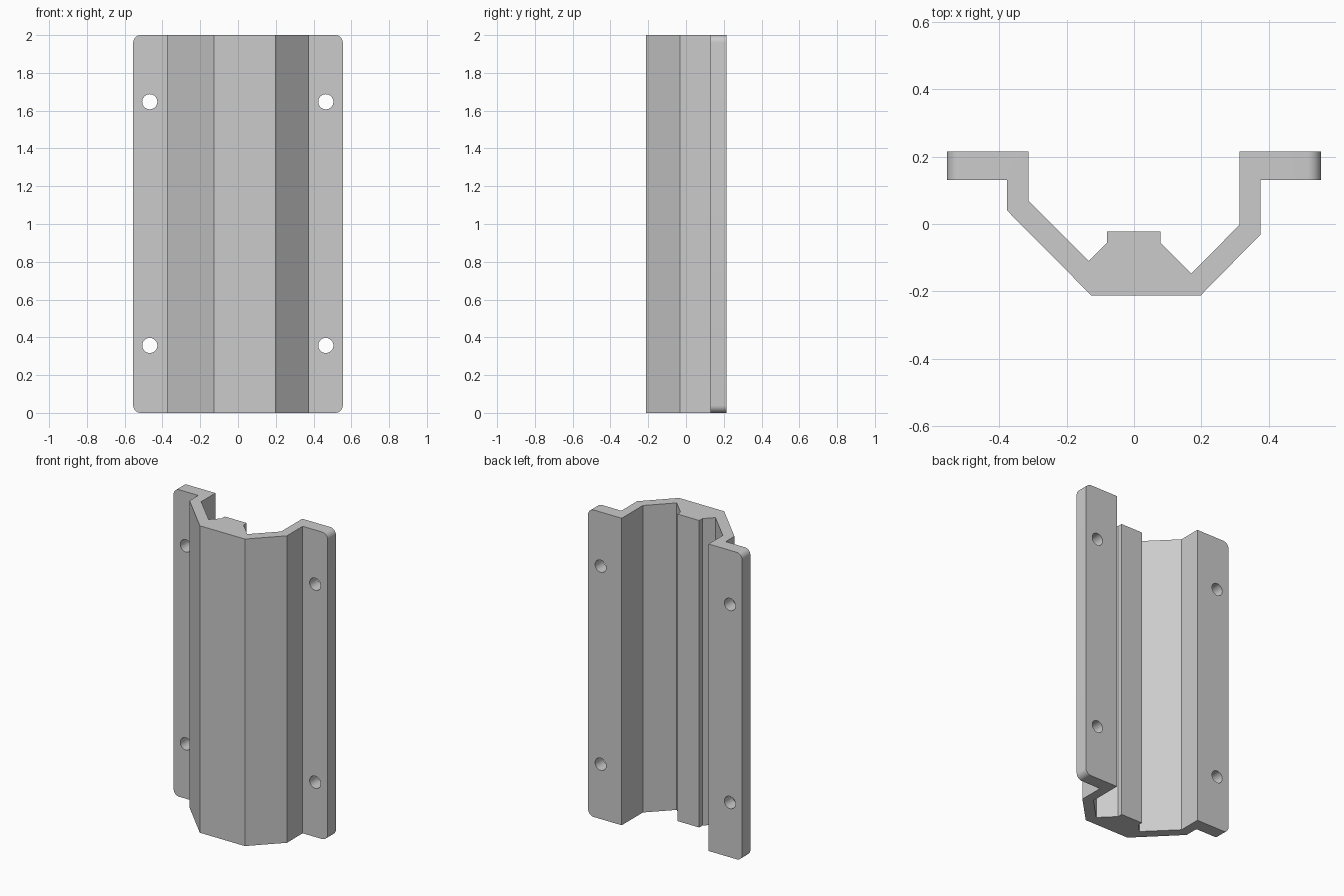
import bpy
import bmesh
from math import pi
from mathutils import Matrix, Vector

HEIGHT = 2.0
CORNER = 0.04
HOLE_R = 0.04

cube = bpy.data.objects.get("Cube")
if cube:
    bpy.data.objects.remove(cube, do_unlink=True)

grey = bpy.data.materials.new("plain grey")
grey.use_nodes = True
colour = (0.6, 0.6, 0.6, 1)
grey.diffuse_color = colour
grey.node_tree.nodes["Principled BSDF"].inputs["Base Color"].default_value = colour


def make_object(name, bm):
    mesh = bpy.data.meshes.new(name)
    bm.to_mesh(mesh)
    bm.free()
    obj = bpy.data.objects.new(name, mesh)
    bpy.context.collection.objects.link(obj)
    obj.data.materials.append(grey)
    return obj


# Channel cross-section: flanges, angled walls and the inner rib
profile = [
    (-0.555, 0.215), (-0.313, 0.215), (-0.313, 0.068), (-0.135, -0.11),
    (-0.08, -0.055), (-0.08, -0.022), (0.078, -0.022), (0.078, -0.055),
    (0.17, -0.147), (0.313, -0.003), (0.313, 0.215), (0.555, 0.215),
    (0.555, 0.13), (0.375, 0.13), (0.375, -0.032), (0.198, -0.212),
    (-0.127, -0.212), (-0.377, 0.04), (-0.377, 0.13), (-0.555, 0.13),
]
bm = bmesh.new()
base = bm.faces.new([bm.verts.new((x, y, 0)) for x, y in profile])
top = bmesh.ops.extrude_face_region(bm, geom=[base])["geom"]
bmesh.ops.translate(bm, vec=(0, 0, HEIGHT),
                    verts=[v for v in top if isinstance(v, bmesh.types.BMVert)])
bmesh.ops.recalc_face_normals(bm, faces=bm.faces)

# Rounded outer corners of the flanges
corners = [e for e in bm.edges
           if all(abs(v.co.x) > 0.55 for v in e.verts)
           and abs(e.verts[0].co.z - e.verts[1].co.z) < 0.01]
bmesh.ops.bevel(bm, geom=corners, offset=CORNER, segments=8, profile=0.5,
                affect='EDGES')
bracket = make_object("channel_bracket", bm)

# Screw holes through the flanges
bm = bmesh.new()
for x in (-0.467, 0.465):
    for z in (0.357, 1.647):
        bmesh.ops.create_cone(
            bm, cap_ends=True, segments=32, radius1=HOLE_R, radius2=HOLE_R,
            depth=0.3, matrix=Matrix.Translation(Vector((x, 0.17, z)))
            @ Matrix.Rotation(pi / 2, 4, 'X'))
cutter = make_object("hole_cutter", bm)

bpy.context.view_layer.objects.active = bracket
mod = bracket.modifiers.new("screw_holes", 'BOOLEAN')
mod.object = cutter
mod.operation = 'DIFFERENCE'
mod.solver = 'EXACT'
bpy.ops.object.modifier_apply(modifier=mod.name)
bpy.data.objects.remove(cutter, do_unlink=True)

# Smooth rounded surfaces, crisp edges elsewhere
bpy.ops.object.select_all(action='DESELECT')
bracket.select_set(True)
bpy.ops.object.shade_smooth_by_angle(angle=pi / 6)
